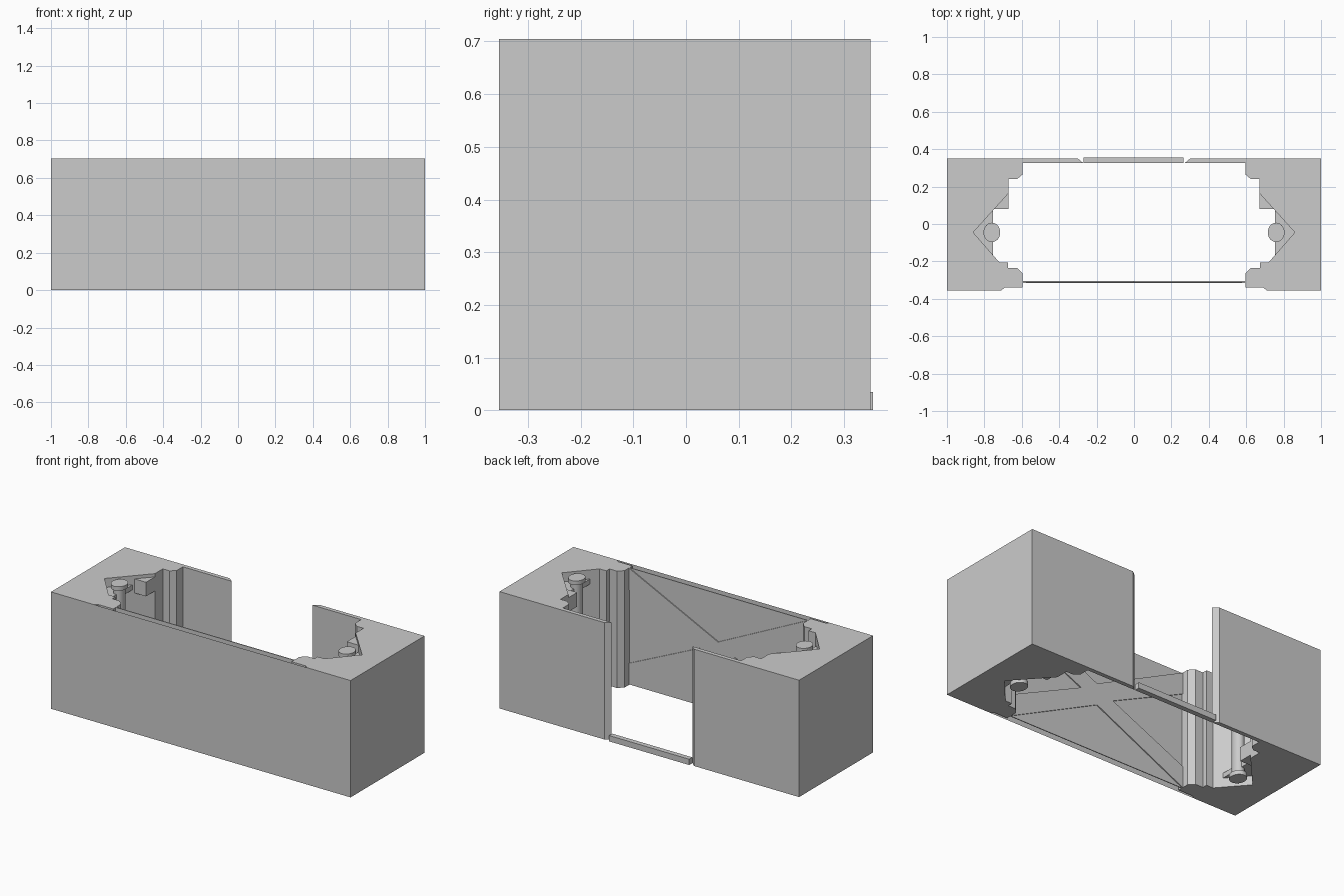
import bpy, bmesh, math
from mathutils import Vector

if "Cube" in bpy.data.objects:
    bpy.data.objects.remove(bpy.data.objects["Cube"])

H = 0.705


def finish(name, bm):
    bmesh.ops.recalc_face_normals(bm, faces=bm.faces)
    me = bpy.data.meshes.new(name)
    bm.to_mesh(me)
    bm.free()
    ob = bpy.data.objects.new(name, me)
    bpy.context.collection.objects.link(ob)
    return ob


def prism(name, pts, z0, z1, sx=1):
    """Extrude an xy outline from z0 to z1, mirrored in x when sx is -1."""
    bm = bmesh.new()
    f = bm.faces.new([bm.verts.new((x * sx, y, z0)) for x, y in pts])
    r = bmesh.ops.extrude_face_region(bm, geom=[f])
    top = [v for v in r["geom"] if isinstance(v, bmesh.types.BMVert)]
    bmesh.ops.translate(bm, verts=top, vec=(0, 0, z1 - z0))
    return finish(name, bm)


def box(name, x0, x1, y0, y1, z0, z1, sx=1):
    return prism(name, [(x0, y0), (x1, y0), (x1, y1), (x0, y1)], z0, z1, sx)


def disc(name, x, y, rx, ry, z0, z1, sx):
    n = 24
    pts = [(x + rx * math.cos(2 * math.pi * i / n),
            y + ry * math.sin(2 * math.pi * i / n)) for i in range(n)]
    ob = prism(name, pts, z0, z1, sx)
    for p in ob.data.polygons:
        p.use_smooth = len(p.vertices) == 4
    return ob


# End block outline, with corner pillars and the V-shaped alcove
block = [(-1, -.355), (-.71, -.355), (-.69, -.34), (-.595, -.34),
         (-.595, -.265), (-.625, -.235), (-.675, -.235), (-.675, -.205),
         (-.72, -.205), (-.86, -.045), (-.67, .165), (-.67, .24),
         (-.625, .24), (-.595, .265), (-.595, .335), (-.69, .335),
         (-.71, .35), (-1, .35)]
# Back wall with bevelled door edge
wall = [(-.71, .35), (-.30, .35), (-.27, .325), (-.595, .325),
        (-.595, .335), (-.69, .335)]
# Shelf plate that holds the column in the alcove
plate = [(-.86, -.045), (-.755, -.165), (-.755, .071)]

for sx, side in ((1, "left"), (-1, "right")):
    prism(f"end_block_{side}", block, 0, H, sx)
    prism(f"back_wall_{side}", wall, 0, H, sx)
    disc(f"column_{side}", -.76, -.045, .032, .037, 0.01, H - .01, sx)
    for i, (a, b) in enumerate([(0, .025), (H - .025, H)]):
        disc(f"column_cap_{side}_{i}", -.76, -.045, .045, .052, a, b, sx)
    # plates and brackets repeat at top and bottom
    for i, (a, b) in enumerate([(.055, .085), (H - .085, H - .055)]):
        prism(f"column_plate_{side}_{i}", plate, a, b, sx)
    for i, (a, b) in enumerate([(.02, .105), (H - .105, H - .02)]):
        box(f"alcove_bracket_{side}_{i}", -.75, -.67, .08, .165, a, b, sx)

# Door sill
box("door_sill", -.27, .265, .325, .355, 0, .035)

# Front skin, a single flat sheet
bm = bmesh.new()
bm.faces.new([bm.verts.new(p) for p in
              ((-.71, -.355, 0), (.71, -.355, 0), (.71, -.355, H), (-.71, -.355, H))])
finish("front_panel", bm)

# Inner front wall
box("inner_front_wall", -.6, .6, -.316, -.311, 0, H)

# Crossed brace on the inner wall: one star outline pushed slightly inwards
m = H / 2
k, w = .065, .11
star = [(-.595, H), (0, m + k), (.595, H), (.595, H - k * 2), (w, m),
        (.595, k * 2), (.595, 0), (0, m - k), (-.595, 0), (-.595, k * 2),
        (-w, m), (-.595, H - k * 2)]
brace = prism("cross_brace", star, 0, .006)
for v in brace.data.vertices:
    x, z, d = v.co
    v.co = Vector((x, -.311 + d, z))
brace.data.flip_normals()
